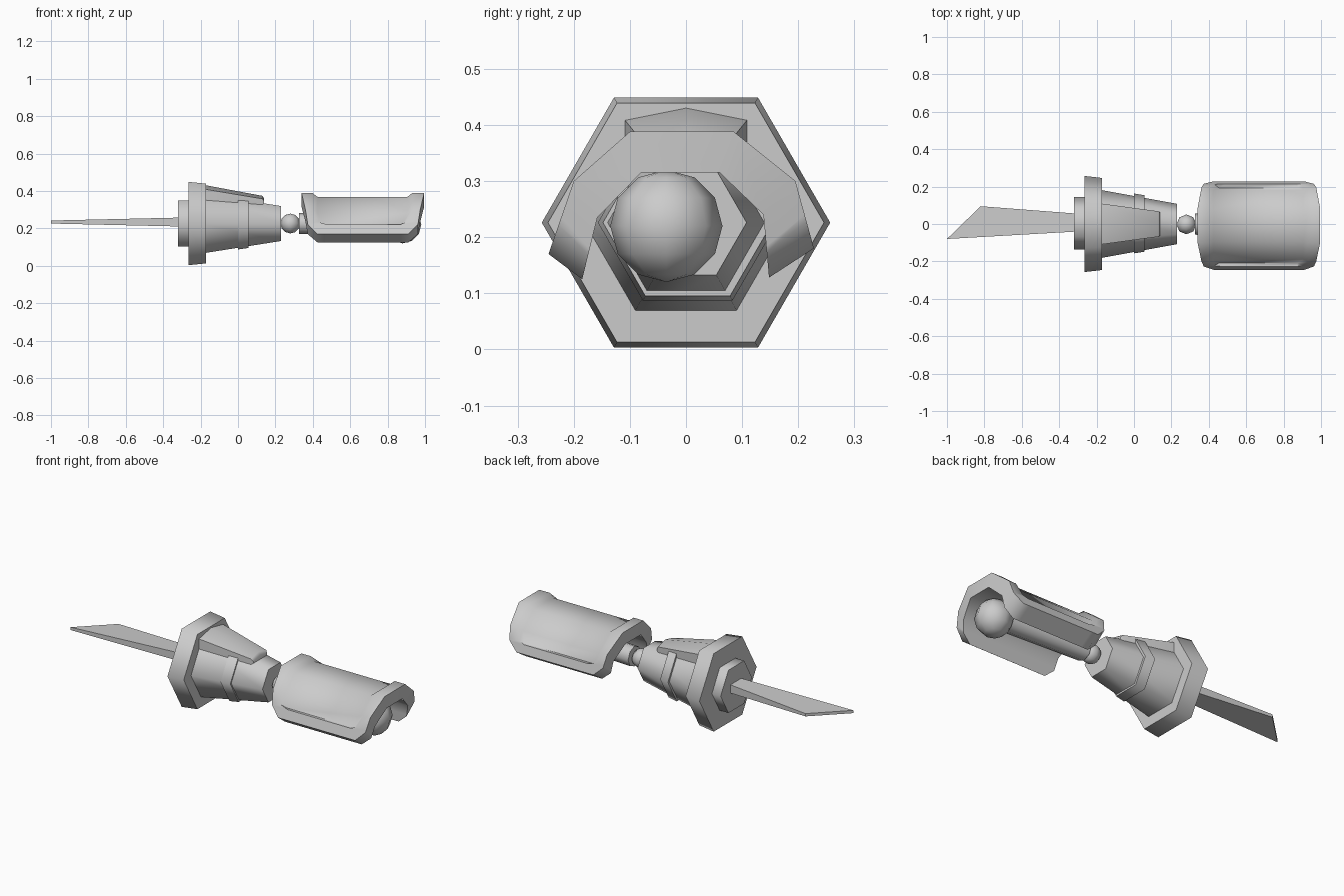
import bpy, bmesh, math
from mathutils import Vector, Matrix

cube = bpy.data.objects.get("Cube")
if cube:
    bpy.data.objects.remove(cube, do_unlink=True)

AXIS_Z = 0.226
grey = bpy.data.materials.new("plain_grey")
grey.use_nodes = True
colour = (0.6, 0.6, 0.6, 1)
grey.diffuse_color = colour
grey.node_tree.nodes["Principled BSDF"].inputs["Base Color"].default_value = colour


def finish(bm, name, angle=62):
    bmesh.ops.recalc_face_normals(bm, faces=bm.faces)
    mesh = bpy.data.meshes.new(name)
    bm.to_mesh(mesh)
    bm.free()
    mesh.materials.append(grey)
    obj = bpy.data.objects.new(name, mesh)
    bpy.context.collection.objects.link(obj)
    bpy.ops.object.select_all(action='DESELECT')
    obj.select_set(True)
    bpy.context.view_layer.objects.active = obj
    bpy.ops.object.shade_smooth_by_angle(angle=math.radians(angle))
    return obj


def loft(name, sections, angle=62):
    """Closed solid through rings of points."""
    bm = bmesh.new()
    rings = [[bm.verts.new(p) for p in s] for s in sections]
    n = len(rings[0])
    for a, b in zip(rings, rings[1:]):
        for i in range(n):
            j = (i + 1) % n
            bm.faces.new((a[i], a[j], b[j], b[i]))
    bm.faces.new(rings[0])
    bm.faces.new(rings[-1])
    return finish(bm, name, angle)


def hex_prism(name, profile, sides=6):
    """Prism along x; profile holds (x, radius, y offset)."""
    turn = 2 * math.pi / sides
    loft(name, [[(x, y + r * math.cos(k * turn), AXIS_Z + r * math.sin(k * turn))
                 for k in range(sides)] for x, r, y in profile])


def ball(name, centre, radius):
    bm = bmesh.new()
    bmesh.ops.create_uvsphere(bm, u_segments=8, v_segments=6, radius=radius,
                              matrix=Matrix.Translation(centre))
    finish(bm, name)


# Blade: flat, tapering in thickness, with a slanted tip
blade = []
for (xa, ya), (xb, yb), h in (((-0.30, -0.04), (-0.30, 0.055), 0.024),
                              ((-1.0, -0.08), (-0.82, 0.095), 0.008)):
    blade.append([(xa, ya, 0.234 - h), (xb, yb, 0.234 - h),
                  (xb, yb, 0.234 + h), (xa, ya, 0.234 + h)])
loft("blade", blade, 30)

# Six-sided forearm pieces
hex_prism("blade_socket", [(-0.32, 0.141, 0.004), (-0.25, 0.141, 0.004)])
hex_prism("wrist_flange", [(-0.265, 0.257, 0), (-0.17, 0.246, 0)])
hex_prism("forearm", [(-0.20, 0.186, 0), (0.23, 0.108, 0)])
hex_prism("forearm_band", [(0.0, 0.160, 0.003), (0.055, 0.151, 0.003)])

# Ridged plate on top of the forearm
plate = []
for x, w, low, side, peak in ((-0.18, 0.11, 0.32, 0.41, 0.432),
                              (0.13, 0.068, 0.31, 0.358, 0.374),
                              (0.14, 0.062, 0.31, 0.345, 0.36)):
    plate.append([(x, -w, low), (x, w, low), (x, w, side), (x, 0, peak), (x, -w, side)])
loft("forearm_plate", plate, 45)

# Elbow and upper arm
ball("elbow_ball", (0.28, -0.002, AXIS_Z), 0.053)
hex_prism("upper_arm_rod", [(0.325, 0.057, 0), (0.88, 0.057, -0.03)], 8)
ball("shoulder_ball", (0.88, -0.035, 0.22), 0.1)

# Arched arm guard with a recessed outer panel
OUTER = [Vector(p) for p in ((-0.245, 0.17), (-0.20, 0.30), (-0.10, 0.388),
                             (0.085, 0.388), (0.195, 0.30), (0.228, 0.18))]
INNER = [Vector(p) for p in ((-0.185, 0.125), (-0.158, 0.235), (-0.08, 0.315),
                             (0.06, 0.315), (0.138, 0.24), (0.148, 0.128))]
STATIONS = (0, 0.4, 0.5, 1, 2, 3, 4, 4.5, 4.6, 5)


def along(points, t):
    i = min(int(t), 4)
    return points[i].lerp(points[i + 1], t - i)


def end_inset(t):
    """How far the guard's ends draw in towards its lower edges."""
    d = min(t, 5 - t)
    if d < 0.4:
        return 0.085 - d * 0.13
    return max(0, 0.033 * (2 - d) / 1.6)


bm = bmesh.new()
outer, inner = [], []
for t in STATIONS:
    inset = end_inset(t)
    x0, x1 = 0.34 + inset, 0.995 - inset
    in_panel = 0.45 < t < 4.55
    corner = 0.03 if min(t, 5 - t) < 0.9 else 0
    panel = (0.40 + corner, 0.425 + corner, 0.905 - corner, 0.93 - corner)
    if not in_panel:
        panel = (0.47, 0.49, 0.85, 0.87)
    out_row, in_row = [], []
    for k, x in enumerate((x0, *panel, x1)):
        o, i = along(OUTER, t), along(INNER, t)
        if in_panel and k in (2, 3):
            o = o.lerp(i, 0.27)
        out_row.append(bm.verts.new((x, *o)))
        in_row.append(bm.verts.new((x, *i)))
    outer.append(out_row)
    inner.append(in_row)
last = len(STATIONS) - 1
for a in range(last):
    for k in range(5):
        for g in (outer, inner):
            bm.faces.new((g[a][k], g[a + 1][k], g[a + 1][k + 1], g[a][k + 1]))
    for k in (0, 5):
        bm.faces.new((outer[a][k], outer[a + 1][k], inner[a + 1][k], inner[a][k]))
for a in (0, last):
    for k in range(5):
        bm.faces.new((outer[a][k], outer[a][k + 1], inner[a][k + 1], inner[a][k]))
finish(bm, "arm_guard")
